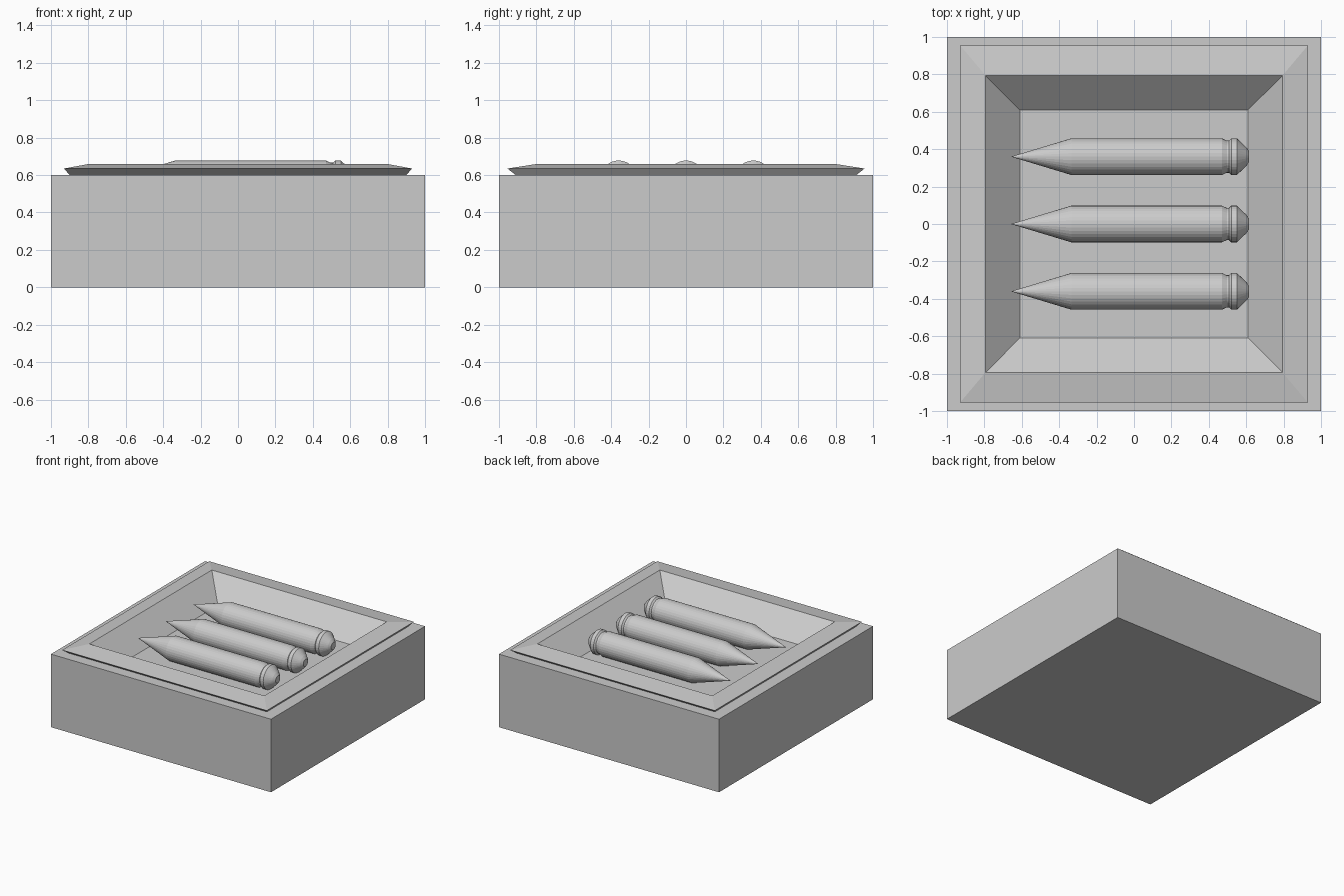
import bpy, bmesh
from math import cos, sin, tau

if "Cube" in bpy.data.objects:
    bpy.data.objects.remove(bpy.data.objects["Cube"])


def loft(name, rings, location=(0, 0, 0)):
    """Join equal-length rings of points with quads and cap both ends."""
    bm = bmesh.new()
    loops = [[bm.verts.new(p) for p in ring] for ring in rings]
    n = len(loops[0])
    for a, b in zip(loops, loops[1:]):
        for i in range(n):
            j = (i + 1) % n
            bm.faces.new((a[i], a[j], b[j], b[i]))
    bm.faces.new(loops[0])
    bm.faces.new(loops[-1])
    bmesh.ops.recalc_face_normals(bm, faces=bm.faces[:])
    mesh = bpy.data.meshes.new(name)
    bm.to_mesh(mesh)
    bm.free()
    obj = bpy.data.objects.new(name, mesh)
    obj.location = location
    bpy.context.collection.objects.link(obj)
    return obj


def rectangle(hx, hy, z):
    return [(-hx, -hy, z), (hx, -hy, z), (hx, hy, z), (-hx, hy, z)]


def circle(x, r, sides=32):
    return [(x, r * cos(tau * i / sides), r * sin(tau * i / sides))
            for i in range(sides)]


# Crate: outer block, flared rim, sloping tray walls and floor
crate_profile = [(1, 1, 0), (1, 1, 0.60), (0.90, 0.91, 0.60),
                 (0.93, 0.955, 0.635), (0.795, 0.795, 0.66),
                 (0.61, 0.61, 0.49)]
loft("crate", [rectangle(*p) for p in crate_profile])

# Cartridges: pointed nose, straight case, groove, base ring, tapered end
cartridge_profile = [(-0.655, 0.001), (-0.335, 0.098), (0.47, 0.098),
                     (0.496, 0.086), (0.508, 0.086), (0.52, 0.098),
                     (0.55, 0.098), (0.60, 0.05), (0.615, 0.03)]
for i, y in enumerate((-0.36, 0, 0.36)):
    loft(f"cartridge_{i + 1}", [circle(*p) for p in cartridge_profile],
         (0, y, 0.58))
